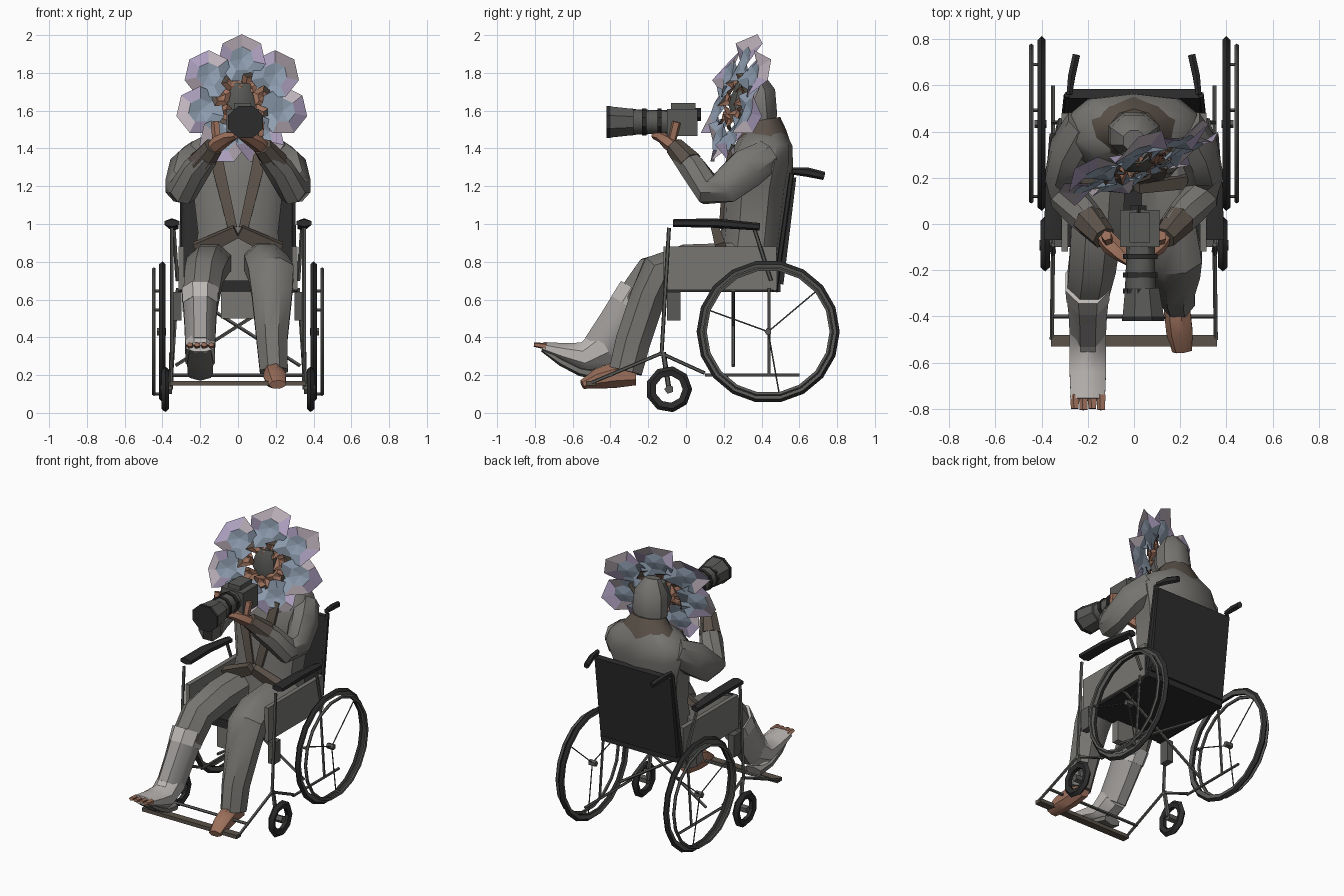
import bpy, bmesh, math
from mathutils import Vector, Matrix

cube = bpy.data.objects.get("Cube")
if cube:
    bpy.data.objects.remove(cube)


def material(name, r, g, b):
    m = bpy.data.materials.new(name)
    m.use_nodes = True
    m.diffuse_color = (r, g, b, 1)
    m.node_tree.nodes["Principled BSDF"].inputs["Base Color"].default_value = (r, g, b, 1)
    return m


SUIT = material("suit grey", .185, .18, .168)
TRIM = material("brown trim", .105, .084, .067)
SKIN = material("skin", .33, .16, .105)
CAST = material("plaster", .5, .475, .46)
BANDAGE = material("bandage grey", .34, .325, .315)
BLACK = material("black", .025, .025, .025)
METAL = material("dark metal", .1, .1, .095)
BLUE = material("petal blue", .29, .36, .46)
LILAC = material("petal lilac", .44, .37, .55)
PINK = material("petal pink", .52, .45, .5)


def finish(name, bm, mats, smooth=True):
    bmesh.ops.recalc_face_normals(bm, faces=bm.faces)
    me = bpy.data.meshes.new(name)
    bm.to_mesh(me)
    bm.free()
    for m in mats:
        me.materials.append(m)
    ob = bpy.data.objects.new(name, me)
    bpy.context.collection.objects.link(ob)
    if smooth:
        bpy.ops.object.select_all(action="DESELECT")
        ob.select_set(True)
        bpy.context.view_layer.objects.active = ob
        bpy.ops.object.shade_smooth_by_angle(angle=math.radians(40))


def bridge(bm, r, s):
    n = len(r)
    return [bm.faces.new((r[k], r[(k + 1) % n], s[(k + 1) % n], s[k])) for k in range(n)]


def loft(name, path, mat, sides=8, flip=1, power=1):
    """Rings along a path of (x, y, z, width, depth); a power under 1 squares them."""
    bm = bmesh.new()
    pts = [Vector((p[0] * flip, p[1], p[2])) for p in path]
    rings = []
    for i, p in enumerate(pts):
        t = (pts[min(i + 1, len(pts) - 1)] - pts[max(i - 1, 0)]).normalized()
        ref = Vector((1, 0, 0)) if abs(t.x) < .9 else Vector((0, 1, 0))
        u = (ref - t * ref.dot(t)).normalized()
        v = t.cross(u)
        a, b = path[i][3:]
        ring = []
        for k in range(sides):
            q = math.tau * (k + .5) / sides
            c, s = [math.copysign(abs(w) ** power, w) for w in (math.cos(q), math.sin(q))]
            ring.append(bm.verts.new(p + u * a * c + v * b * s))
        rings.append(ring)
    for r, s in zip(rings, rings[1:]):
        bridge(bm, r, s)
    bm.faces.new(rings[0])
    bm.faces.new(rings[-1])
    finish(name, bm, [mat])


def rod(name, a, b, mat=METAL, r=.01, flip=1):
    loft(name, [(*a, r, r), (*b, r, r)], mat, 5, flip)


def box(name, lo, hi, mat, flip=1, tilt=0):
    bm = bmesh.new()
    bmesh.ops.create_cube(bm, size=1)
    lo, hi = Vector(lo), Vector(hi)
    mid = (lo + hi) / 2
    mid.x *= flip
    bm.transform(Matrix.Translation(mid) @ Matrix.Rotation(tilt, 4, "X") @ Matrix.Diagonal((*(hi - lo), 1)))
    finish(name, bm, [mat], False)


def hoop(name, x, y, z, radius, width, thick, mats, segs=18):
    """Wheel ring in the side plane; flanks take the last material."""
    bm = bmesh.new()
    rings = []
    for i in range(segs):
        q = math.tau * i / segs
        ring = []
        for k in range(5):
            w = math.tau * k / 5
            r = radius + thick * math.cos(w)
            ring.append(bm.verts.new((x + width * math.sin(w), y + r * math.cos(q), z + r * math.sin(q))))
        rings.append(ring)
    for i, r in enumerate(rings):
        for k, f in enumerate(bridge(bm, r, rings[(i + 1) % segs])):
            f.material_index = (len(mats) - 1) * (k % 2)
    finish(name, bm, mats)


def petal(name, angle, dist, size, mats, sides=7):
    """Cupped petal on the tilted flower plane; the rim away from the face is tinted."""
    bm = bmesh.new()

    def place(u, v, w):
        return bm.verts.new((.02 + u, .27 + .38 * u + .25 * v - w, 1.65 + v))

    cu, cv = dist * math.cos(angle), dist * math.sin(angle)
    hub = place(cu, cv, 0)
    inner, outer = [], []
    for k in range(sides):
        q = angle + math.tau * k / sides
        c, s = math.cos(q), math.sin(q)
        inner.append(place(cu + size * .5 * c, cv + size * .5 * s, .015))
        outer.append(place(cu + size * c, cv + size * s, .045 if k % 2 else -.02))
    for k, f in enumerate(bridge(bm, inner, outer)):
        bm.faces.new((hub, inner[k], inner[(k + 1) % sides]))
        if math.cos(math.tau * (k + .5) / sides) > -.3:
            f.material_index = (1 + k % 2) % len(mats)
    finish(name, bm, mats, False)


# Torso, collar, hood and face
loft("torso", [(0, .32, .68, .25, .17), (0, .35, .95, .22, .165), (0, .37, 1.2, .25, .175),
               (0, .4, 1.34, .3, .17), (0, .42, 1.43, .25, .145), (0, .42, 1.5, .12, .1)], SUIT, 10, 1, .75)
loft("collar", [(0, .41, 1.44, .21, .14), (0, .41, 1.49, .16, .12), (0, .4, 1.55, .11, .1)], TRIM, 10)
loft("hood", [(0, .4, 1.48, .09, .08), (0, .39, 1.58, .12, .1), (0, .38, 1.7, .11, .1),
              (0, .36, 1.79, .05, .05)], SUIT, 8)
loft("face", [(.01, .3, 1.52, .06, .04), (.01, .28, 1.63, .09, .06), (.01, .3, 1.74, .06, .04)], METAL, 8)

# Flower around the face
for i in range(7):
    q = math.radians(90) + math.tau * i / 7
    petal("flower_petal", q, .225, .13, [BLUE, LILAC, PINK] if i % 2 else [BLUE, PINK, LILAC])
    petal("inner_petal", q + .45, .115, .06, [SKIN, TRIM], 5)

# Arms, cuffs, hands and jacket fronts
for side, label in ((1, "left"), (-1, "right")):
    loft(label + "_arm", [(.21, .43, 1.36, .09, .09), (.28, .32, 1.29, .09, .115), (.31, .21, 1.2, .08, .1),
                          (.29, .12, 1.18, .08, .085), (.22, .04, 1.29, .075, .075),
                          (.16, -.02, 1.36, .06, .06)], SUIT, 8, side)
    loft(label + "_cuff", [(.2, .02, 1.32, .072, .07), (.13, -.06, 1.41, .054, .052)], TRIM, 7, side)
    loft(label + "_hand", [(.14, -.04, 1.39, .038, .035), (.1, -.09, 1.43, .045, .04),
                           (.05, -.13, 1.46, .04, .03), (.01, -.17, 1.47, .02, .02)], SKIN, 6, side)
    rod(label + "_finger", (.11, -.08, 1.42), (.12, -.05, 1.54), SKIN, .024, side)
    loft(label + "_lapel", [(.12, .25, 1.42, .035, .015), (.1, .205, 1.28, .045, .015),
                            (.03, .185, .98, .035, .015)], TRIM, 4, side)
    loft(label + "_jacket_flap", [(.01, .16, .96, .045, .03), (.22, .19, .86, .06, .04)], TRIM, 4, side)

# Camera
box("camera_body", (-.06, -.1, 1.465), (.11, .06, 1.61), METAL)
box("camera_finder", (-.02, -.08, 1.61), (.07, .05, 1.64), METAL)
loft("camera_eyepiece", [(.02, .05, 1.58, .04, .035), (.02, .08, 1.58, .04, .035)], BLACK, 6)
loft("lens_barrel", [(.03, -.09, 1.54, .065, .065), (.03, -.18, 1.54, .065, .065),
                     (.03, -.3, 1.54, .07, .07)], METAL, 9)
loft("lens_hood", [(.035, -.28, 1.54, .08, .075), (.04, -.41, 1.54, .098, .09)], METAL, 8)
loft("lens_front", [(.04, -.4, 1.54, .1, .092), (.04, -.42, 1.54, .1, .092)], BLACK, 8)
for y in (-.13, -.21, -.28):
    loft("lens_ring", [(.03, y, 1.54, .077, .073), (.03, y - .022, 1.54, .077, .073)], BLACK, 9)

# Legs: one bent, the other stretched out in plaster
loft("left_leg", [(.14, .3, .8, .12, .11), (.15, 0, .79, .125, .11), (.175, -.15, .74, .13, .11),
                  (.18, -.2, .62, .115, .1), (.18, -.28, .38, .088, .1), (.19, -.32, .22, .08, .095)], SUIT, 8)
loft("left_foot", [(.19, -.265, .2, .05, .055), (.19, -.38, .2, .06, .07), (.2, -.47, .18, .06, .055),
                   (.21, -.55, .15, .045, .025)], SKIN, 7)
loft("right_thigh", [(-.14, .3, .8, .12, .11), (-.16, 0, .78, .12, .11), (-.18, -.18, .73, .11, .11),
                     (-.2, -.28, .58, .1, .11)], SUIT, 8)
loft("plaster_rim", [(-.2, -.25, .64, .105, .12), (-.2, -.3, .56, .1, .12)], CAST, 8)
loft("plaster_shin", [(-.2, -.29, .58, .098, .117), (-.2, -.36, .47, .09, .115), (-.2, -.45, .34, .085, .11)],
     BANDAGE, 8)
loft("plaster_foot", [(-.2, -.43, .36, .086, .112), (-.2, -.54, .295, .085, .085), (-.2, -.65, .32, .085, .055),
                      (-.2, -.76, .35, .08, .028)], CAST, 8)
loft("plaster_sole", [(-.2, -.45, .2, .065, .03), (-.2, -.56, .22, .078, .025),
                      (-.2, -.66, .27, .08, .022), (-.2, -.76, .335, .065, .012)], SUIT, 6)
for i in range(4):
    x = -.255 + .038 * i
    loft("right_toe", [(x, -.74, .352, .022, .018), (x, -.8 - .005 * (i % 2), .362, .018, .012)], SKIN, 5)

# Seat, backrest and footrest
box("seat", (-.3, -.1, .64), (.3, .5, .7), BLACK)
box("seat_flap", (-.09, -.1, .5), (.09, -.05, .65), SUIT)
box("backrest", (-.29, .51, .68), (.29, .55, 1.25), BLACK, 1, -.12)
box("footrest_bar", (-.36, -.53, .145), (.36, -.48, .17), TRIM)
rod("footrest_cross_rod", (-.36, -.4, .2), (.36, -.4, .2))

# Wheelchair sides
for side, label in ((1, "left"), (-1, "right")):
    rod(label + "_cross_brace", (.33, .25, .25), (-.3, .25, .65), METAL, .01, side)
    box(label + "_side_panel", (.285, -.12, .65), (.315, .48, .88), SUIT, side)
    loft(label + "_armrest", [(.35, -.07, 1.005, .045, .02), (.35, .15, 1.005, .04, .025),
                              (.34, .39, .985, .03, .02)], BLACK, 6, side)
    rod(label + "_front_post", (.35, -.09, .98), (.35, -.13, .3), METAL, .011, side)
    rod(label + "_rear_post", (.3, .47, .64), (.29, .56, 1.27), BLACK, .014, side)
    rod(label + "_arm_post", (.34, .36, .98), (.32, .45, .7), METAL, .011, side)
    loft(label + "_push_handle", [(.28, .56, 1.28, .014, .018), (.27, .64, 1.275, .018, .025),
                                  (.25, .73, 1.255, .018, .022)], BLACK, 6, side)
    rod(label + "_axle_post", (.35, .44, .2), (.32, .44, .66), METAL, .009, side)
    rod(label + "_lower_rail", (.35, .1, .2), (.35, .6, .2), METAL, .009, side)
    rod(label + "_caster_rail", (.35, -.12, .31), (.35, .1, .21), METAL, .01, side)
    rod(label + "_footrest_rail", (.35, -.12, .32), (.355, -.5, .16), METAL, .01, side)
    box(label + "_brake", (.3, -.1, .49), (.345, -.03, .64), METAL, side)
    # Large wheel with hand rim and spokes
    hoop(label + "_tyre", side * .4, .435, .43, .355, .018, .024, [BLACK, METAL])
    hoop(label + "_hand_rim", side * .445, .435, .43, .335, .01, .012, [METAL])
    rod(label + "_hub", (.38, .435, .43), (.43, .435, .43), METAL, .02, side)
    for i in range(3):
        q = .7 + math.tau * i / 3
        c, s = .335 * math.cos(q), .335 * math.sin(q)
        rod(label + "_spoke", (.41, .435, .43), (.4, .435 + c, .43 + s), METAL, .004, side)
        rod(label + "_rim_clip", (.4, .435 + c, .43 + s), (.445, .435 + c, .43 + s), METAL, .008, side)
    # Front caster
    hoop(label + "_caster_tyre", side * .385, -.09, .125, .095, .022, .028, [BLACK], 9)
    rod(label + "_caster_hub", (.35, -.09, .125), (.41, -.09, .125), METAL, .025, side)
    rod(label + "_caster_fork", (.355, -.09, .125), (.35, -.12, .32), METAL, .014, side)
